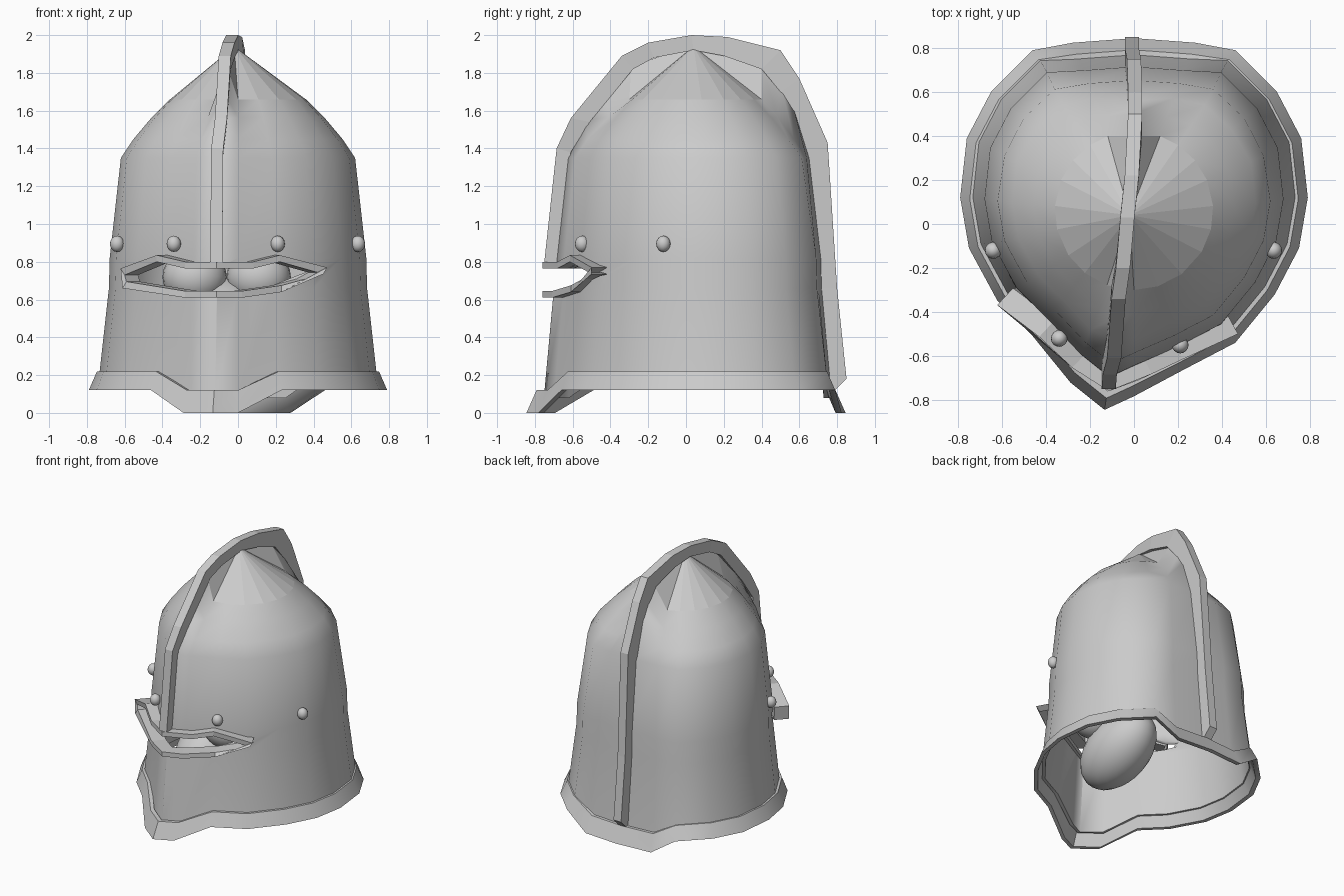
import bpy, bmesh
from math import atan2, cos, sin, radians
from mathutils import Vector

if "Cube" in bpy.data.objects:
    bpy.data.objects.remove(bpy.data.objects["Cube"])


def make(name, verts, faces, smooth=None):
    me = bpy.data.meshes.new(name)
    me.from_pydata([tuple(v) for v in verts], [], faces)
    bm = bmesh.new()
    bm.from_mesh(me)
    bmesh.ops.recalc_face_normals(bm, faces=bm.faces)
    bm.to_mesh(me)
    bm.free()
    ob = bpy.data.objects.new(name, me)
    bpy.context.collection.objects.link(ob)
    if smooth:
        shade(ob, smooth)
    return ob


def activate(ob):
    bpy.ops.object.select_all(action='DESELECT')
    ob.select_set(True)
    bpy.context.view_layer.objects.active = ob


def shade(ob, angle):
    activate(ob)
    bpy.ops.object.shade_smooth_by_angle(angle=radians(angle))


def skin(rings, closed=False):
    """Quads between successive equal-length rings; optionally joins last to first."""
    n, m = len(rings[0]), len(rings)
    verts = [v for r in rings for v in r]
    faces = [(i * n + j, i * n + (j + 1) % n,
              (i + 1) % m * n + (j + 1) % n, (i + 1) % m * n + j)
             for i in range(m if closed else m - 1) for j in range(n)]
    return verts, faces


# Plan outline at the hem: x, y, dip (1 where the hem drops to the ground)
PLAN = [(-.13, -.82, 1), (0, -.76, 1), (.23, -.66, 0), (.46, -.54, 0), (.64, -.32, 0),
        (.75, -.11, 0), (.79, .12, 0), (.76, .39, 0), (.65, .60, 0), (.46, .79, 0),
        (.27, .80, 1), (0, .82, 1), (-.27, .80, 1), (-.46, .79, 0), (-.65, .60, 0),
        (-.76, .39, 0), (-.79, .12, 0), (-.75, -.11, 0), (-.62, -.35, 0),
        (-.46, -.51, 0), (-.28, -.70, 1)]
NOSE, BACK = 0, 11


def level(s, z, dip=0.0, flare=0.0, round_back=0.0, shift=0.0):
    pts = [Vector((x * (s + d * flare), y * (s + d * flare) + shift, z - d * dip))
           for x, y, d in PLAN]
    if round_back:
        pts = [p.lerp((pts[i - 1] + pts[(i + 1) % len(pts)]) / 2, round_back)
               if p.y > .3 and i != BACK else p for i, p in enumerate(pts)]
    return pts


# Helmet shell: stacked outlines, with a ridge rising into the crest, closed by a cone
rings = [level(.93, .20, .12, shift=.01), level(.865, .66, shift=.01),
         level(.86, .82, shift=.01), level(.785, 1.35, round_back=.25, shift=.01)]
shoulder = level(.70, 1.45, round_back=.35, shift=.01)
shoulder[NOSE] = Vector((-.09, -.53, 1.55))
shoulder[BACK] = Vector((0, .56, 1.65))
upper, neck = [], []
for p in shoulder:
    a = atan2(p.y - .06, p.x)
    circle = Vector((.36 * cos(a), .06 + .36 * sin(a), 1.66))
    neck.append(circle)
    mid = p.lerp(circle, .5)
    mid.z += .01
    upper.append(mid)
neck[NOSE] = Vector((-.06, -.29, 1.84))
neck[BACK] = Vector((0, .40, 1.84))
upper[NOSE] = Vector((-.075, -.42, 1.70))
upper[BACK] = Vector((0, .50, 1.75))
rings += [shoulder, upper, neck]
verts, faces = skin(rings)
n = len(PLAN)
base = len(verts) - n
verts.append(Vector((-.02, .04, 1.94)))
faces += [(base + j, base + (j + 1) % n, len(verts) - 1) for j in range(n)]
shell = make("helmet_shell", verts, faces)
thick = shell.modifiers.new("thickness", 'SOLIDIFY')
thick.thickness = .025
thick.offset = -1

# Eye slot: loop in front view (x, z, side: 1 top, -1 bottom, end: -1/1 at the tips)
SLOT = [(-.57, .73, 1, -1), (-.40, .80, 1, 0), (-.25, .765, 1, 0), (-.11, .765, 1, 0),
        (.06, .765, 1, 0), (.20, .80, 1, 0), (.43, .735, 1, 1), (.21, .675, -1, 0),
        (0, .645, -1, 0), (-.11, .645, -1, 0), (-.25, .645, -1, 0), (-.56, .695, -1, -1)]
FACE_LINE = [(-.60, -.31), (-.40, -.48), (-.24, -.63), (-.11, -.715), (0, -.67),
             (.20, -.575), (.47, -.44)]


def face_y(x):
    for (x0, y0), (x1, y1) in zip(FACE_LINE, FACE_LINE[1:]):
        if x <= x1:
            break
    return y0 + (y1 - y0) * (x - x0) / (x1 - x0)


k = len(SLOT)
cv, cf = skin([[Vector((x, y, z)) for x, z, _, _ in SLOT] for y in (-1.0, -.12)])
cutter = make("slot_cutter", cv, cf + [tuple(range(k)), tuple(range(k, 2 * k))])
cutter.hide_render = True
cut = shell.modifiers.new("slot", 'BOOLEAN')
cut.operation = 'DIFFERENCE'
cut.solver = 'EXACT'
cut.object = cutter
activate(shell)
for m in list(shell.modifiers):
    bpy.ops.object.modifier_apply(modifier=m.name)
bpy.data.objects.remove(cutter)
shade(shell, 72)
for poly in shell.data.polygons:        # the cone on top is faceted
    if poly.center.z > 1.70 and len(poly.vertices) == 3:
        poly.use_smooth = False

# Raised frame around the eye slot
frame = [[], [], [], []]
for x, z, side, end in SLOT:
    out = Vector((-.68, -.73, 0)) if x < -.15 else Vector((.48, -.88, 0)) if x > -.05 else Vector((-.1, -1, 0))
    for ring, (spread, depth) in zip(frame, ((0, -.06), (.035, -.06), (.035, .045), (0, .045))):
        p = Vector((x, face_y(x), z + side * spread)) + out * depth
        p.x += end * spread * .6
        ring.append(p)
make("eye_slot_frame", *skin(frame, closed=True))

# Flared hem band
make("hem_band", *skin([level(1.0, .12, .12, .03), level(.945, .22, .10, .02),
                        level(.905, .22, .10, .02), level(.96, .12, .12, .03)],
                       closed=True), smooth=55)

# Crest strip over the ridge: x, outer y, outer z, inner y, inner z
CREST = [(-.115, -.75, .80, -.66, .80), (-.11, -.685, 1.40, -.61, 1.38),
         (-.09, -.61, 1.56, -.51, 1.54), (-.07, -.34, 1.89, -.28, 1.82),
         (-.05, -.20, 1.96, -.17, 1.88), (-.03, .03, 2.0, .04, 1.92),
         (-.01, .22, 1.99, .20, 1.89), (.005, .50, 1.92, .40, 1.82),
         (.005, .60, 1.77, .50, 1.70), (0, .75, 1.43, .63, 1.38),
         (-.01, .80, .66, .70, .66), (-.01, .85, .18, .75, .20), (-.01, .79, .12, .75, .13)]
strips = [[Vector((x - .032, yo, zo)), Vector((x + .032, yo, zo)),
           Vector((x + .032, yi, zi)), Vector((x - .032, yi, zi))] for x, yo, zo, yi, zi in CREST]
cv, cf = skin(strips)
make("crest", cv, cf + [(0, 1, 2, 3), tuple(range(len(cv) - 4, len(cv)))])


def ball(name, loc, scale, seg=16, tilt=0):
    bpy.ops.mesh.primitive_uv_sphere_add(segments=seg, ring_count=seg // 2, location=loc,
                                         rotation=(radians(tilt), 0, 0))
    ob = bpy.context.object
    ob.name = name
    ob.scale = scale
    bpy.ops.object.shade_smooth()


# Rivets
for i, (x, y) in enumerate([(-.64, -.12), (-.34, -.52), (.21, -.55), (.635, -.12)]):
    ball(f"rivet_{i + 1}", (x, y, .895), (.038, .038, .043))

# Face inside the helmet: two eyes and a long nose
for name, x in (("left_eye", -.23), ("right_eye", .11)):
    ball(name, (x, -.30, .72), (.17, .15, .15), 24)
ball("nose", (-.06, -.24, .50), (.22, .34, .22), 24, tilt=22)
